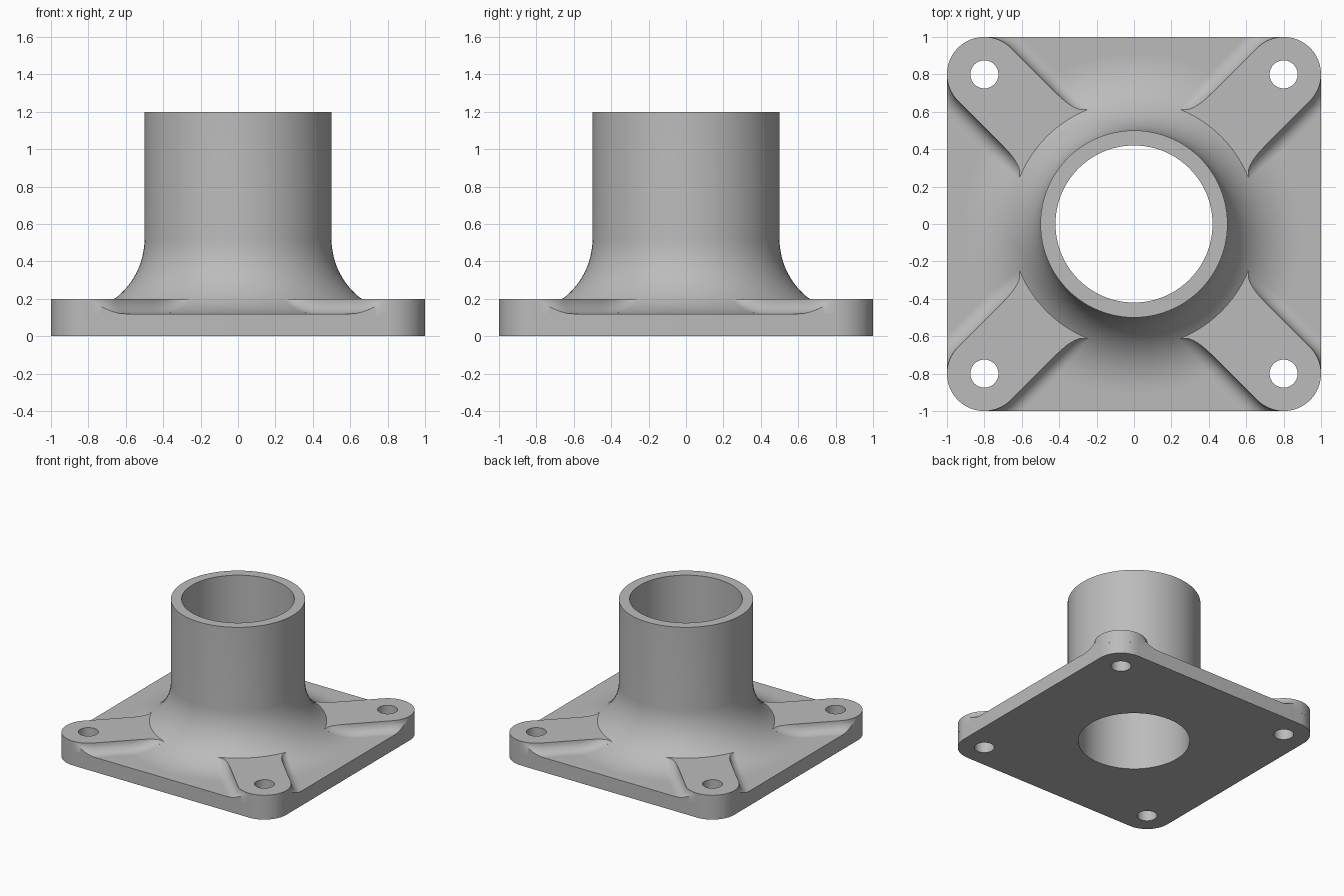
import bpy, bmesh, math
from mathutils import Vector, Matrix

if "Cube" in bpy.data.objects:
    bpy.data.objects.remove(bpy.data.objects["Cube"])

PLATE, PAD, HEIGHT = 0.12, 0.2, 1.2      # plate top, arm top, tube top
TUBE, BORE, HOLE = 0.5, 0.42, 0.075      # radii
ARM, BALL, FLARE = 0.2, 0.08, 0.4        # arm half width, small and large fillet
CORNER = 0.8
RING = TUBE + FLARE                      # radius where the flare meets the plate
FLARE_Z = PLATE + FLARE

metal = bpy.data.materials.new("grey metal")
metal.use_nodes = True
grey = (0.5, 0.5, 0.5, 1)
metal.diffuse_color = grey
metal.node_tree.nodes["Principled BSDF"].inputs["Base Color"].default_value = grey


def finish(name, bm):
    bmesh.ops.remove_doubles(bm, verts=bm.verts, dist=1e-4)
    bmesh.ops.recalc_face_normals(bm, faces=bm.faces)
    mesh = bpy.data.meshes.new(name)
    bm.to_mesh(mesh)
    bm.free()
    mesh.materials.append(metal)
    obj = bpy.data.objects.new(name, mesh)
    bpy.context.collection.objects.link(obj)
    return obj


def activate(obj):
    bpy.ops.object.select_all(action="DESELECT")
    obj.select_set(True)
    bpy.context.view_layer.objects.active = obj


def cut(obj, cutter):
    mod = obj.modifiers.new("cut", "BOOLEAN")
    mod.operation, mod.solver, mod.object = "DIFFERENCE", "EXACT", cutter
    activate(obj)
    bpy.ops.object.modifier_apply(modifier=mod.name)


def smooth(obj):
    activate(obj)
    bpy.ops.object.shade_smooth_by_angle(angle=math.radians(30))


def cylinder(bm, radius, x, y, sides):
    bmesh.ops.create_cone(bm, cap_ends=True, segments=sides, radius1=radius, radius2=radius,
                          depth=1, matrix=Matrix.Translation((x, y, 0)))


# Base plate with rounded corners
bm = bmesh.new()
outline = []
for k in range(4):
    turn = Matrix.Rotation(k * math.pi / 2, 3, "Z")
    for i in range(17):
        a = i / 16 * math.pi / 2
        p = Vector((CORNER + ARM * math.cos(a), CORNER + ARM * math.sin(a), 0))
        outline.append(bm.verts.new(turn @ p))
base = bm.faces.new(outline)
top = bmesh.ops.extrude_face_region(bm, geom=[base])["geom"]
bmesh.ops.translate(bm, vec=(0, 0, PLATE), verts=[v for v in top if isinstance(v, bmesh.types.BMVert)])
plate = finish("base_plate", bm)

# Tube with a flared foot, spun from its profile
bm = bmesh.new()
profile = [(BORE, PLATE / 2), (BORE, HEIGHT), (TUBE, HEIGHT)]
for i in range(21):
    a = i / 20 * math.pi / 2
    profile.append((RING - FLARE * math.cos(a), FLARE_Z - FLARE * math.sin(a)))
profile.append((RING, PLATE / 2))
verts = [bm.verts.new((r, 0, z)) for r, z in profile]
edges = [bm.edges.new((verts[i], verts[i - 1])) for i in range(len(verts))]
bmesh.ops.spin(bm, geom=verts + edges, cent=(0, 0, 0), axis=(0, 0, 1),
               angle=2 * math.pi, steps=96, use_merge=False)
tube = finish("flared_tube", bm)


# Corner arms: each row is a rolling-ball fillet section beside the arm
def section(spine, n):
    foot = spine + n * ARM
    c = spine + n * (ARM + BALL)
    r = math.hypot(c.x, c.y)
    c.z, u = PLATE + BALL, Vector((0, 0, -1))
    if r < RING:
        inner = FLARE - BALL
        c.z = FLARE_Z - math.sqrt(inner ** 2 - (RING - r) ** 2)
        u = (c - Vector((c.x / r * RING, c.y / r * RING, FLARE_Z))) / inner
    sweep = (-n).angle(u)
    start = math.asin(min(1, (c.z - PAD) / BALL * math.sin(sweep) / -u.z))
    # stop the fillet at the edge of the plate
    room = max(0, (math.sqrt(2) - foot.x - foot.y) / (n.x + n.y))
    end = min(sweep, math.acos(1 - room / BALL)) if room < BALL else sweep
    arc = []
    for i in range(11):
        t = start + (end - start) * i / 10
        arc.append(c + BALL * (math.sin(sweep - t) * -n + math.sin(t) * u) / math.sin(sweep))
    return arc


def full_row(spine, arc):
    low = PLATE - 0.02
    return [Vector((spine.x, 0, PAD))] + arc + [Vector((arc[-1].x, arc[-1].y, low)),
                                                Vector((spine.x, 0, low))]


tip = CORNER * math.sqrt(2)
side = Vector((0, 1, 0))
# radius of the fillet centre line where it reaches the arm top
reach = RING - math.sqrt(FLARE ** 2 - (FLARE_Z - PAD) ** 2) * (FLARE - BALL) / FLARE
first = math.sqrt(reach ** 2 - (ARM + BALL) ** 2)
inside = Vector((0.45, 0, 0))
rows = [full_row(inside, [inside + Vector((0, ARM, PAD))] * 11)]
for i in range(25):
    spine = Vector((first + (tip - first) * i / 24, 0, 0))
    rows.append(full_row(spine, section(spine, side)))
for i in range(1, 33):
    a = i / 32 * math.pi / 2
    spine = Vector((tip, 0, 0))
    n = Vector((math.sin(a), math.cos(a), 0))
    if a < math.pi / 4 - 1e-4:
        arc = section(spine, n)
    else:
        arc = [spine + n * ARM + Vector((0, 0, PAD))] * 11
    rows.append(full_row(spine, arc))

bm = bmesh.new()
for k in range(4):
    turn = Matrix.Rotation(math.pi / 4 + k * math.pi / 2, 3, "Z")
    for flip in (1, -1):
        grid = [[bm.verts.new(turn @ Vector((p.x, p.y * flip, p.z))) for p in row] for row in rows]
        for one, two in zip(grid, grid[1:]):
            for j in range(len(one) - 1):
                bm.faces.new((one[j], one[j + 1], two[j + 1], two[j]))
        bm.faces.new(grid[0])
arms = finish("corner_arms", bm)

# Bolt holes and bore
bm = bmesh.new()
for x in (-CORNER, CORNER):
    for y in (-CORNER, CORNER):
        cylinder(bm, HOLE, x, y, 40)
bolts = finish("bolt_hole_cutter", bm)
bm = bmesh.new()
cylinder(bm, BORE, 0, 0, 96)
bore = finish("bore_cutter", bm)
for cutter in (bolts, bore):
    cutter.hide_render = True
    cut(plate, cutter)
cut(arms, bolts)
for cutter in (bolts, bore):
    bpy.data.objects.remove(cutter)

for part in (plate, tube, arms):
    smooth(part)
